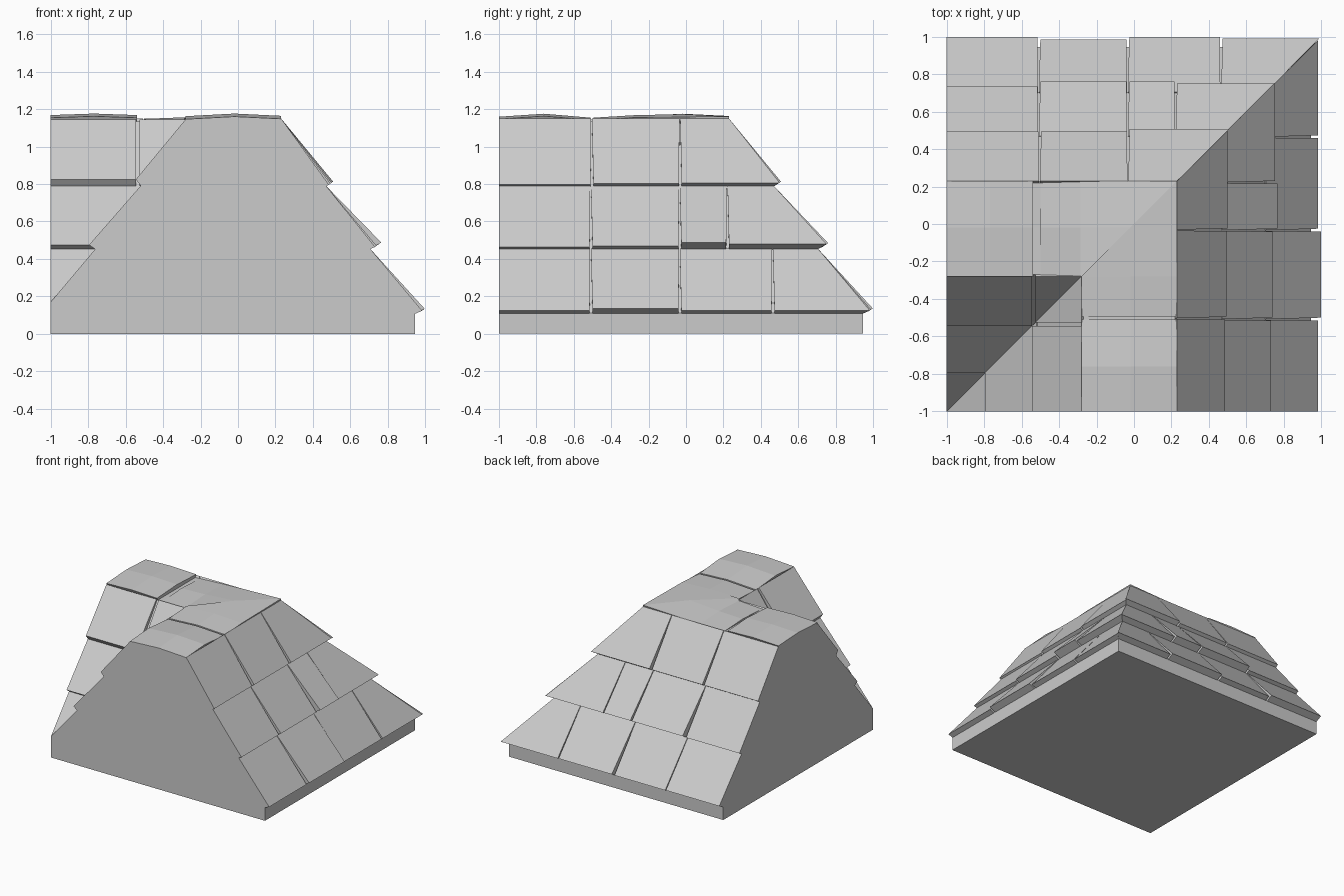
import bpy, bmesh
from mathutils import Vector

if "Cube" in bpy.data.objects:
    bpy.data.objects.remove(bpy.data.objects["Cube"])

# The roof is an L-shaped sweep: d = offset across the ridge, s = position along an arm.
# Every strip runs from the cut end (s = -1) to the mitre (s = d); swapping x and y gives the other arm.


def place(d, s, z, swap):
    return Vector((s, d, z)) if swap else Vector((d, s, z))


def finish(name, bm):
    bmesh.ops.remove_doubles(bm, verts=bm.verts[:], dist=0.0005)
    bmesh.ops.recalc_face_normals(bm, faces=bm.faces[:])
    me = bpy.data.meshes.new(name)
    bm.to_mesh(me)
    bm.free()
    ob = bpy.data.objects.new(name, me)
    bpy.context.collection.objects.link(ob)
    return ob


def slab(bm, prof, s0, s1, swap, pinch0, pinch1):
    """Tile: profile (top, outer edge, lip, inner top) between s0 and s1 (None = mitre)."""
    a, b = [], []
    for i, (d, z) in enumerate(prof):
        low = i in (1, 2)
        p = s0 + (pinch0 if low else 0)
        q = d if s1 is None else s1 - (pinch1 if low else 0)
        a.append(bm.verts.new(place(d, p, z, swap)))
        b.append(bm.verts.new(place(d, q, z, swap)))
    bm.faces.new(a)
    bm.faces.new(b[::-1])
    for i in range(4):
        j = (i + 1) % 4
        bm.faces.new((a[i], a[j], b[j], b[i]))


# Solid core under the tiles
core = [(-1, 0), (-1, 0.14), (-0.76, 0.45), (-0.515, 0.79), (-0.27, 1.135),
        (0.22, 1.135), (0.465, 0.79), (0.70, 0.45), (0.945, 0.11), (0.945, 0)]
bm = bmesh.new()
A = [bm.verts.new(place(d, -1, z, False)) for d, z in core]
B = [bm.verts.new(place(d, -1, z, True)) for d, z in core]
M = [bm.verts.new((d, d, z)) for d, z in core]
bm.faces.new(A)
bm.faces.new(B[::-1])
for i in range(len(core) - 1):
    for E in (A, B):
        bm.faces.new((E[i], E[i + 1], M[i + 1], M[i]))
bm.faces.new((A[0], A[-1], M[-1], B[-1]))
finish("roof_core", bm)

# Outer tile rows: profile, seams along the arm, outward nudge per tile for each arm
rows = [
    ([(0.23, 1.15), (0.49, 0.80), (0.465, 0.785), (0.20, 1.11)],
     [-0.505, -0.033], ([-0.005, 0.004, 0.010], [0.004, 0.006, 0.018])),
    ([(0.47, 0.79), (0.74, 0.47), (0.70, 0.45), (0.44, 0.77)],
     [-0.51, -0.035, 0.22], ([-0.008, 0.0, 0.025, 0.012], [-0.005, 0.02, 0.02, 0.01])),
    ([(0.705, 0.455), (0.985, 0.125), (0.945, 0.107), (0.68, 0.43)],
     [-0.51, -0.035, 0.463], ([-0.002, 0.012, -0.002, -0.002], [0.012, 0.0, 0.014, 0.005])),
]
for swap in (False, True):
    bm = bmesh.new()
    for prof, seams, nudges in rows:
        ends = [-1] + seams + [None]
        for k, n in enumerate(nudges[swap]):
            p = list(prof)
            p[1] = (p[1][0] + n, p[1][1] + n * 0.7)
            s0, s1 = ends[k], ends[k + 1]
            g0 = 0 if k == 0 else 0.002
            slab(bm, p, s0 + g0, None if s1 is None else s1 - 0.002, swap,
                 0 if k == 0 else 0.008, 0.003)
    finish("back_outer_tiles" if swap else "right_outer_tiles", bm)

# Inner tile rows meeting in the valley
inner = [
    ([(-0.28, 1.145), (-0.545, 0.825), (-0.517, 0.787), (-0.25, 1.11)], [-0.525]),
    ([(-0.52, 0.79), (-0.795, 0.475), (-0.76, 0.45), (-0.49, 0.78)], []),
    ([(-0.76, 0.455), (-1, 0.17), (-1, 0.13), (-0.73, 0.43)], []),
]
for swap in (False, True):
    bm = bmesh.new()
    for prof, seams in inner:
        if seams:
            slab(bm, prof, -1, seams[0] - 0.02, swap, 0, 0)
            p = list(prof)
            p[1], p[2] = (-0.525, 0.80), (-0.505, 0.787)
            slab(bm, p, seams[0], None, swap, 0, 0)
        else:
            slab(bm, prof, -1, None, swap, 0, 0)
    finish("left_arm_inner_tiles" if swap else "front_arm_inner_tiles", bm)

# Gently wavy ridge caps: stations (s, z) for each piece, None = mitre
caps = [
    [[(-1, 1.16), (-0.76, 1.176), (-0.51, 1.155)],
     [(-0.495, 1.155), (-0.28, 1.168), (None, 1.174)]],
    [[(-1, 1.168), (-0.77, 1.176), (-0.54, 1.168)],
     [(-0.50, 1.148), (-0.285, 1.156), (None, 1.174)]],
]
for swap in (False, True):
    bm = bmesh.new()
    for piece in caps[swap]:
        grid = []
        for s, z in piece:
            grid.append([bm.verts.new(place(d, d if s is None else s, z + dz, swap))
                         for d, dz in ((-0.28, -0.014), (-0.02, 0), (0.23, -0.012))])
        faces = []
        for r in range(2):
            for c in range(2):
                q = (grid[r][c], grid[r][c + 1], grid[r + 1][c + 1], grid[r + 1][c])
                q = list(dict.fromkeys(q))
                faces.append(bm.faces.new(q))
        ext = bmesh.ops.extrude_face_region(bm, geom=faces, use_keep_orig=True)
        low = [g for g in ext["geom"] if isinstance(g, bmesh.types.BMVert)]
        for v in low:
            v.co.z = 1.12
            # tuck the underside inside the sloping tiles
            d = v.co.y if swap else v.co.x
            s = v.co.x if swap else v.co.y
            if abs(d - s) > 0.001:
                v.co = place(max(-0.26, min(0.21, d)), s, 1.12, swap)
    finish("left_arm_ridge_cap" if swap else "front_arm_ridge_cap", bm)
